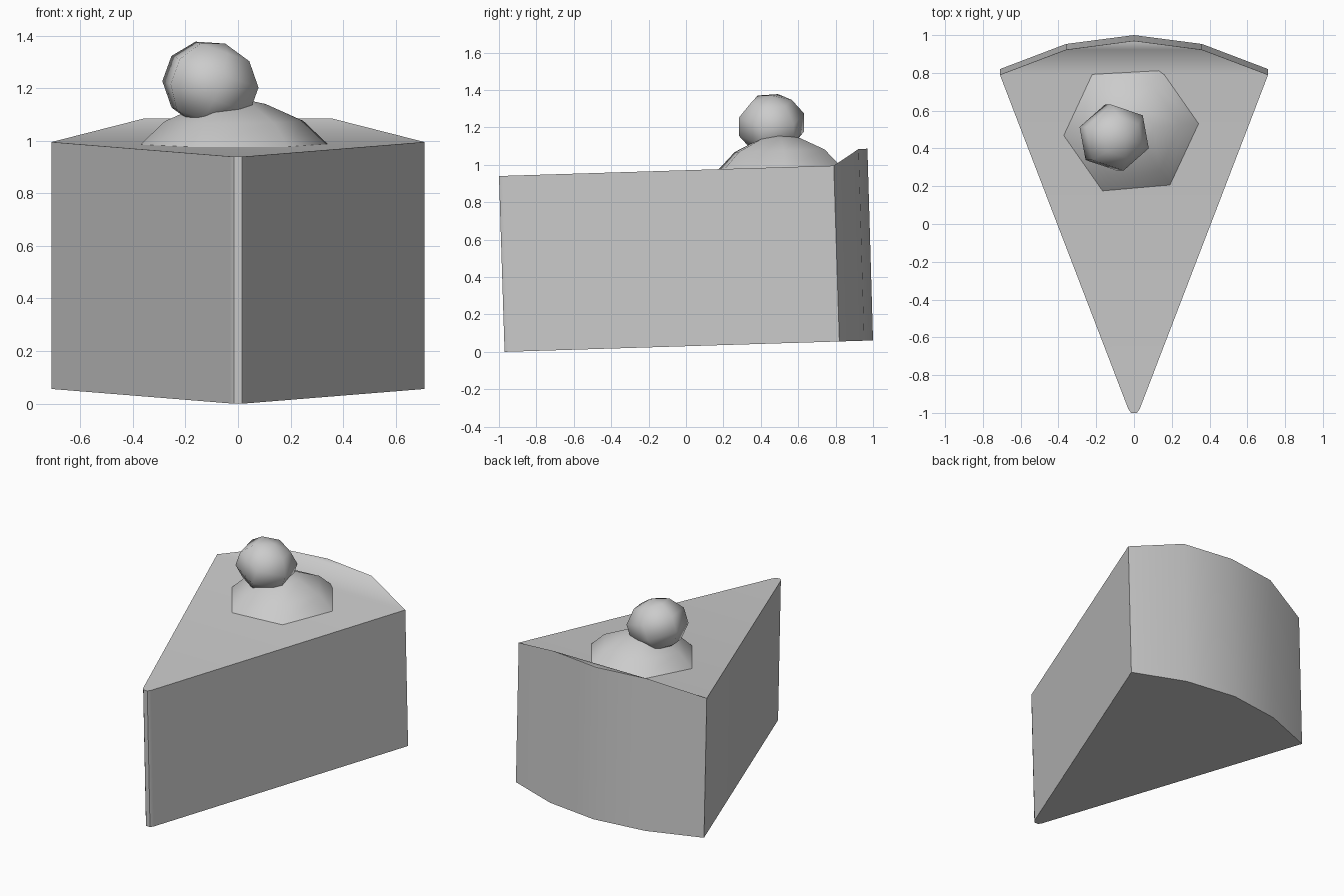
import bpy, bmesh, math
from mathutils import Matrix, Vector

cube = bpy.data.objects.get("Cube")
if cube:
    bpy.data.objects.remove(cube, do_unlink=True)

grey = bpy.data.materials.new("soft grey")
grey.use_nodes = True
colour = (0.6, 0.6, 0.6, 1)
grey.diffuse_color = colour
grey.node_tree.nodes["Principled BSDF"].inputs["Base Color"].default_value = colour


def finish(name, bm, angle):
    """Turn a bmesh into a smooth-shaded object."""
    bmesh.ops.recalc_face_normals(bm, faces=bm.faces[:])
    mesh = bpy.data.meshes.new(name)
    bm.to_mesh(mesh)
    bm.free()
    mesh.materials.append(grey)
    ob = bpy.data.objects.new(name, mesh)
    bpy.context.collection.objects.link(ob)
    bpy.ops.object.select_all(action='DESELECT')
    ob.select_set(True)
    bpy.context.view_layer.objects.active = ob
    bpy.ops.object.shade_smooth_by_angle(angle=math.radians(angle))
    return ob


# Cake slice: a slightly tipped wedge with a blunt tip and a raised back rim
half = [(0.015, -0.97), (0.03, -0.95), (0.71, 0.82), (0.36, 0.953)]
outline = half + [(0, 1.0)] + [(-x, y) for x, y in reversed(half)]
TILT = 0.031
bm = bmesh.new()
bottom = [bm.verts.new((x, y, (y + 0.97) * TILT)) for x, y in outline]
top = [bm.verts.new((x, y - 0.03, 0.94 + (y + 0.97) * TILT + (0.085 if y > 0.9 else 0)))
       for x, y in outline]
n = len(outline)
for i in range(n):
    j = (i + 1) % n
    bm.faces.new((bottom[i], bottom[j], top[j], top[i]))
bm.faces.new(bottom)
bm.faces.new([top[i] for i in (0, 1, 2, 6, 7, 8)])
bm.faces.new([top[i] for i in (2, 3, 5, 6)])
bm.faces.new(top[3:6])
slice_ob = finish("cake_slice", bm, 40)
weighted = slice_ob.modifiers.new("even shading", 'WEIGHTED_NORMAL')
weighted.keep_sharp = True

# Cream dollop: six-sided dome built from shrinking rings
bm = bmesh.new()
rings = []
for radius, z in ((0.365, 0.98), (0.265, 1.075), (0.12, 1.14)):
    ring = []
    for k in range(6):
        a = math.radians(5 + 60 * k)
        y = 0.5 + radius * math.sin(a)
        ring.append(bm.verts.new((-0.015 + radius * math.cos(a), y, z + (y - 0.5) * TILT)))
    rings.append(ring)
peak = bm.verts.new((-0.01, 0.48, 1.165))
bm.faces.new(rings[0])
for k in range(6):
    m = (k + 1) % 6
    for low, high in zip(rings, rings[1:]):
        bm.faces.new((low[k], low[m], high[m], high[k]))
    bm.faces.new((rings[-1][k], rings[-1][m], peak))
finish("cream_dollop", bm, 50)

# Berry: low-poly ball leaning to one side
bm = bmesh.new()
place = (Matrix.Translation(Vector((-0.105, 0.457, 1.215)))
         @ Matrix.Rotation(math.radians(20), 4, 'Y')
         @ Matrix.Rotation(math.radians(11), 4, 'Z')
         @ Matrix.Diagonal((0.197, 0.187, 0.165, 1)))
bmesh.ops.create_uvsphere(bm, u_segments=6, v_segments=5, radius=1, matrix=place)
finish("berry", bm, 65)
